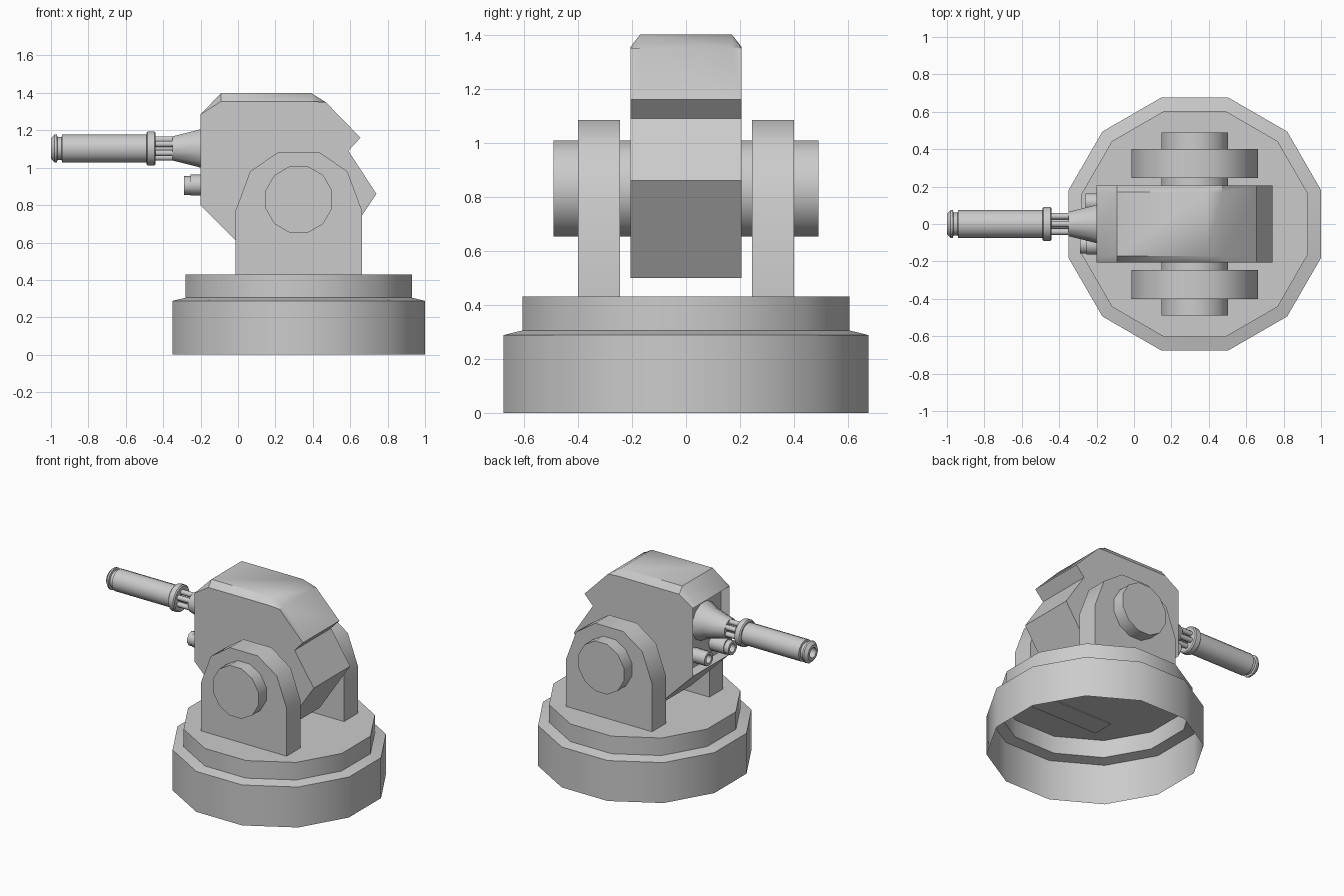
import bpy, bmesh, math
from mathutils import Vector

if "Cube" in bpy.data.objects:
    bpy.data.objects.remove(bpy.data.objects["Cube"])

grey = bpy.data.materials.new("metal grey")
grey.diffuse_color = (0.6, 0.6, 0.6, 1)
grey.use_nodes = True
grey.node_tree.nodes["Principled BSDF"].inputs["Base Color"].default_value = grey.diffuse_color


def finish(bm, name, closed=True, angle=35):
    if closed:
        bmesh.ops.recalc_face_normals(bm, faces=bm.faces)
    me = bpy.data.meshes.new(name)
    bm.to_mesh(me)
    bm.free()
    me.materials.append(grey)
    me.shade_smooth()
    me.set_sharp_from_angle(angle=math.radians(angle))
    ob = bpy.data.objects.new(name, me)
    bpy.context.collection.objects.link(ob)
    return ob


def lathe(name, prof, n, origin, axis, cap=(True, True), angle=35):
    """Revolve (radius, distance along axis) points with flat sides on the axes."""
    bm = bmesh.new()
    rings = []
    for r, t in prof:
        ring = []
        for i in range(n):
            a = 2 * math.pi * (i + 0.5) / n
            u, v = r * math.cos(a), r * math.sin(a)
            p = {'x': (t, u, v), 'y': (u, t, v), 'z': (u, v, t)}[axis]
            ring.append(bm.verts.new(Vector(p) + Vector(origin)))
        rings.append(ring)
    for a, b in zip(rings, rings[1:]):
        for i in range(n):
            j = (i + 1) % n
            bm.faces.new((a[i], a[j], b[j], b[i]))
    if cap[0]:
        bm.faces.new(rings[0][::-1])
    if cap[1]:
        bm.faces.new(rings[-1])
    return finish(bm, name, True, angle)


def slab(slices):
    """Loft matching xz outlines placed at given y positions."""
    bm = bmesh.new()
    rings = [[bm.verts.new((x, y, z)) for x, z in pts] for y, pts in slices]
    n = len(rings[0])
    for a, b in zip(rings, rings[1:]):
        for i in range(n):
            j = (i + 1) % n
            bm.faces.new((a[i], a[j], b[j], b[i]))
    bm.faces.new(rings[0][::-1])
    bm.faces.new(rings[-1])
    bmesh.ops.recalc_face_normals(bm, faces=bm.faces)
    return bm


CX = 0.325
k12 = 1 / math.cos(math.pi / 12)

# Twelve-sided base, hollow and open below
lathe("base", [(0.675 * k12, 0), (0.675 * k12, 0.288), (0.605 * k12, 0.305),
               (0.605 * k12, 0.43)], 12, (CX, 0, 0), 'z', cap=(False, True))

# Pair of arched brackets
half = [(0.338, 0.425), (0.338, 0.77), (0.26, 0.98), (0.11, 1.083)]
arch = [(CX + x, z) for x, z in half] + [(CX - x, z) for x, z in reversed(half)]
for side, s in (("left", 1), ("right", -1)):
    finish(slab([(s * 0.245, arch), (s * 0.40, arch)]), side + "_bracket", angle=45)

# Pivot pin through brackets and body
lathe("pivot_pin", [(0.178 * k12, -0.49), (0.178 * k12, 0.49)], 12, (CX, 0, 0.83), 'y')

# Turret body with chamfered top edges
outline = [(-0.2, 0.8), (-0.2, 1.285), (-0.09, 1.4), (0.39, 1.4), (0.47, 1.35),
           (0.655, 1.16), (0.59, 1.09), (0.74, 0.86), (0.52, 0.53), (0.50, 0.5), (0.1, 0.5)]
low = [(x, min(z, 1.355)) for x, z in outline]
bm = slab([(-0.205, low), (-0.17, outline), (0.17, outline), (0.205, low)])
# Shallow recess in the muzzle side
front = [f for f in bm.faces if f.normal.x < -0.99]
bmesh.ops.inset_region(bm, faces=front, thickness=0.012, depth=0)
bmesh.ops.translate(bm, verts=list({v for f in front for v in f.verts}), vec=(0.06, 0, 0))
finish(bm, "turret_body")

# Barrel assembly along x
AX = (0, 0, 1.103)
lathe("barrel_cone", [(0.14, -0.13), (0.106, -0.2), (0.067, -0.35)], 12, AX, 'x')
for i in range(6):
    a = i * math.pi / 3
    lathe("barrel_rod_%d" % (i + 1), [(0.018, -0.34), (0.018, -0.45)], 8,
          (0, 0.048 * math.sin(a), AX[2] + 0.048 * math.cos(a)), 'x', angle=50)
lathe("barrel_core", [(0.03, -0.34), (0.03, -0.45)], 8, AX, 'x', angle=50)
lathe("barrel_collar", [(0.085, -0.44), (0.093, -0.447), (0.093, -0.483), (0.085, -0.49)],
      16, AX, 'x')
lathe("barrel_tube", [(0.076, -0.48), (0.076, -0.94), (0.062, -0.943), (0.062, -0.965),
                      (0.076, -0.968), (0.076, -0.98), (0.055, -1.0), (0.035, -1.0),
                      (0.035, -0.93)], 16, AX, 'x')

# Two small secondary guns below the barrel
for name, y, tip in (("small_gun_left", 0.115, -0.26), ("small_gun_right", -0.11, -0.29)):
    lathe(name, [(0.05, -0.12), (0.05, tip), (0.03, tip), (0.03, tip + 0.05)],
          10, (0, y, 0.905), 'x', angle=40)
lathe("small_gun_sleeve", [(0.056, -0.12), (0.056, -0.255)], 10, (0, -0.11, 0.908), 'x', angle=40)
